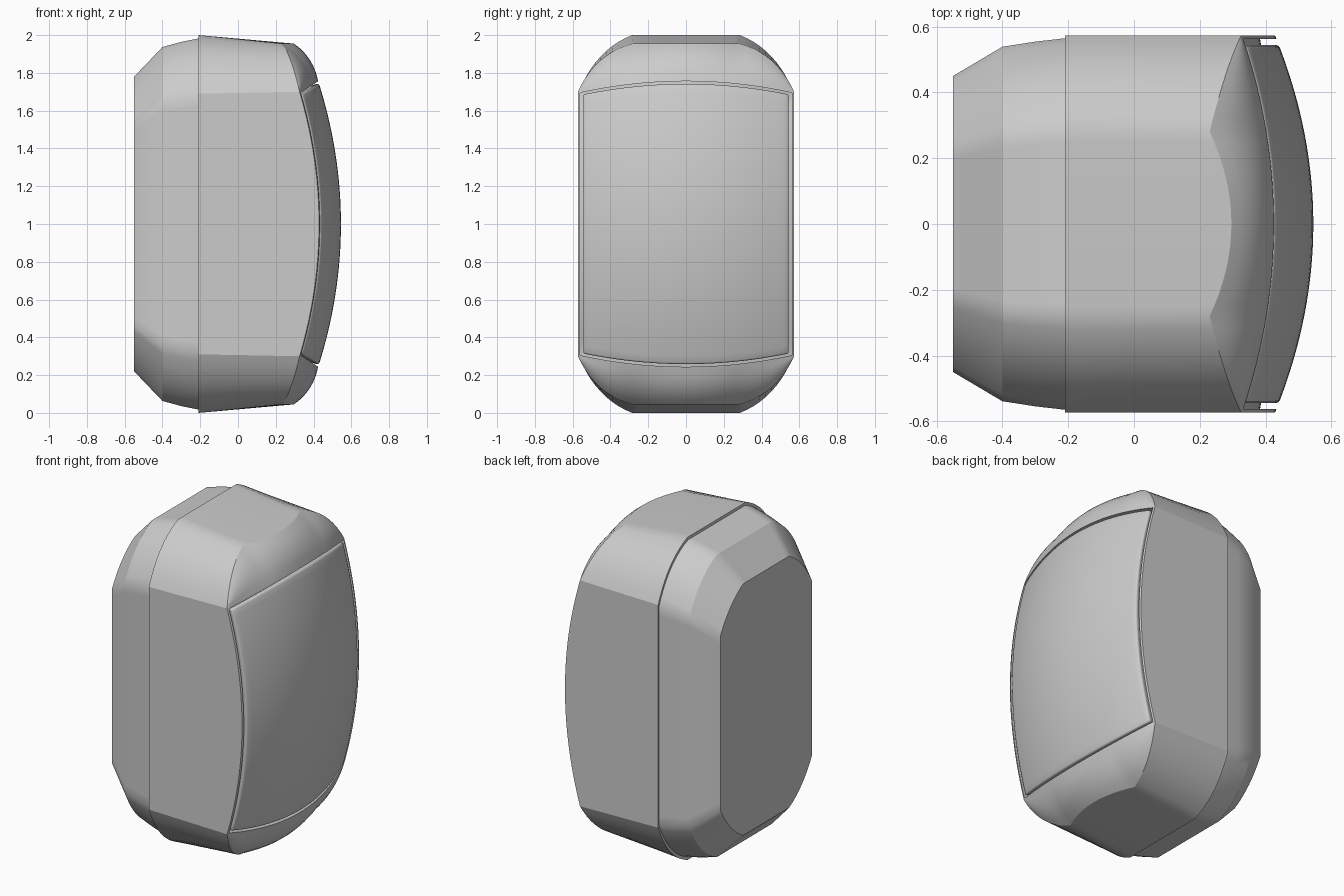
import bpy, bmesh, math

if "Cube" in bpy.data.objects:
    bpy.data.objects.remove(bpy.data.objects["Cube"])

W = 0.573  # half width of the shell


def dome(y, z):
    return 0.545 - 0.115 * (y / 0.57) ** 2 - 0.115 * (z / 0.74) ** 2


def panel_top(y):
    return 0.70 + 0.062 * (1 - (y / W) ** 2)


NS, NA, NT = 12, 10, 8  # steps on side, corner and top


def quarter(zs, yt, zt, bulge=1.0):
    """Quarter outline: straight side, curved corner, flat top."""
    pts = [(W, zs * i / NS) for i in range(NS)]
    cy = (W + yt) / 2 + 0.05 * bulge
    cz = (zs + zt) / 2 + 0.08 * bulge
    for i in range(NA + 1):
        t = i / NA
        a, b, c = (1 - t) ** 2, 2 * t * (1 - t), t * t
        pts.append((a * W + b * cy + c * yt, a * zs + b * cz + c * zt))
    pts += [(yt * (1 - i / NT), zt) for i in range(1, NT + 1)]
    return pts


def finish(bm, name, angle):
    bmesh.ops.remove_doubles(bm, verts=bm.verts, dist=1e-5)
    me = bpy.data.meshes.new(name)
    bm.to_mesh(me)
    bm.free()
    ob = bpy.data.objects.new(name, me)
    bpy.context.collection.objects.link(ob)
    ob.location.z = 1
    bpy.ops.object.select_all(action='DESELECT')
    ob.select_set(True)
    bpy.context.view_layer.objects.active = ob
    bpy.ops.object.shade_smooth_by_angle(angle=math.radians(angle))
    return ob


def grid(bm, rows):
    vs = [[bm.verts.new(p) for p in r] for r in rows]
    for r0, r1 in zip(vs, vs[1:]):
        for i in range(len(r0) - 1):
            bm.faces.new((r0[i], r1[i], r1[i + 1], r0[i + 1]))


# Shell: rings from the flat back, over the step, to the front rim
base = quarter(0.69, 0.285, 1.0)
rows = [[(-0.55, 0, 0)] * len(base)]
for x, sy, sz, b in ((-0.55, 0.785, 0.78, 0.7), (-0.40, 0.94, 0.937, 0.9),
                     (-0.30, 0.967, 0.964, 1), (-0.21, 0.985, 0.982, 1),
                     (-0.21, 1, 1, 1)):
    rows.append([(x, y * sy, z * sz) for y, z in quarter(0.69, 0.285, 1.0, b)])

front = []
for i, (y, z) in enumerate(quarter(0.70, 0.28, 0.955)):
    if i <= NS:
        x = dome(W, z)
    elif i <= NS + NA:
        x = dome(W, 0.70) + (0.23 - dome(W, 0.70)) * (i - NS) / NA
    else:
        x = 0.296 - 0.066 * (y / 0.28) ** 2
    front.append((x, y, z))
rows.append(front)

# Rounded brow from the rim to the panel edge
edge = [(dome(y, z), y, z) if i <= NS else (dome(y, panel_top(y)), y, panel_top(y))
        for i, (x, y, z) in enumerate(front)]
for k in range(1, 6):
    t = k / 6
    row = []
    for (ax, y, az), (bx, _, bz) in zip(front, edge):
        cx = (ax + bx) / 2 + 0.2 * (az - bz)
        cz = (az + bz) / 2 + 0.2 * (bx - ax)
        a, b, c = (1 - t) ** 2, 2 * t * (1 - t), t * t
        row.append((a * ax + b * cx + c * bx, y, a * az + b * cz + c * bz))
    rows.append(row)
rows.append(edge)

# Lip and recess behind the panel
lip = [(dome(y * 0.98, z * 0.992), y * 0.98, z * 0.992) for x, y, z in edge]
rows += [lip, [(x - 0.05, y, z) for x, y, z in lip], [(0.47, 0, 0)] * len(base)]

bm = bmesh.new()
# collapsed strips are cleaned by merging before export
grid(bm, rows)
bmesh.ops.remove_doubles(bm, verts=bm.verts, dist=1e-5)
bmesh.ops.recalc_face_normals(bm, faces=bm.faces)
if sum((f.normal.y * f.calc_area() for f in bm.faces)) < 0:
    bmesh.ops.reverse_faces(bm, faces=bm.faces)
shell = finish(bm, "shell", 25)
m = shell.modifiers.new("mirror", 'MIRROR')
m.use_axis = (False, True, True)
m.merge_threshold = 0.0005

# Front panel: domed sheet with thickness and a soft edge
N = 32
prow = []
for j in range(N + 1):
    r = []
    for i in range(N + 1):
        y = 0.547 * (2 * i / N - 1)
        z = (panel_top(y) - 0.017) * (2 * j / N - 1)
        r.append((dome(y, z), y, z))
    prow.append(r)
bm = bmesh.new()
grid(bm, prow)
bm.normal_update()
if sum(f.normal.x for f in bm.faces) < 0:
    bmesh.ops.reverse_faces(bm, faces=bm.faces)
panel = finish(bm, "front_panel", 40)
s = panel.modifiers.new("thickness", 'SOLIDIFY')
s.thickness = 0.06
s.offset = -1
b = panel.modifiers.new("soft_edge", 'BEVEL')
b.width = 0.012
b.segments = 3
b.limit_method = 'ANGLE'
b.angle_limit = math.radians(50)
